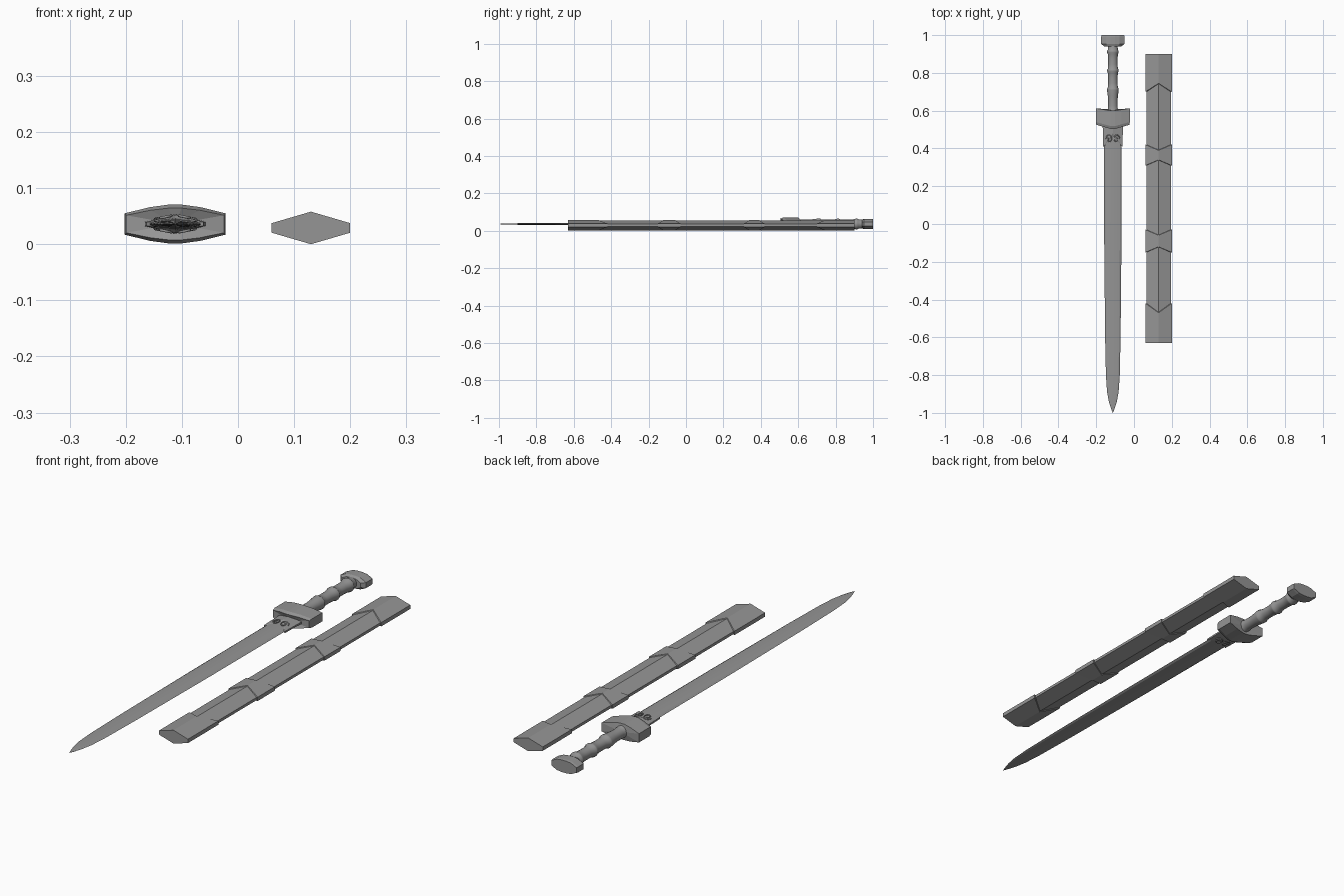
import bpy, bmesh, math
from mathutils import Matrix

cube = bpy.data.objects.get("Cube")
if cube:
    bpy.data.objects.remove(cube)

steel = bpy.data.materials.new("plain grey")
steel.use_nodes = True
GREY = (0.3, 0.3, 0.3, 1)
steel.diffuse_color = GREY
steel.node_tree.nodes["Principled BSDF"].inputs["Base Color"].default_value = GREY

SWORD = (-0.112, 0, 0.036)
SHEATH = (0.13, 0, 0.029)


def finish(bm, name, origin, smooth=None):
    bmesh.ops.recalc_face_normals(bm, faces=bm.faces)
    mesh = bpy.data.meshes.new(name)
    bm.to_mesh(mesh)
    bm.free()
    obj = bpy.data.objects.new(name, mesh)
    obj.location = origin
    mesh.materials.append(steel)
    bpy.context.collection.objects.link(obj)
    if smooth:
        bpy.ops.object.select_all(action='DESELECT')
        obj.select_set(True)
        bpy.context.view_layer.objects.active = obj
        bpy.ops.object.shade_smooth_by_angle(angle=math.radians(smooth))
    return obj


def loft(name, rings, origin, smooth=None):
    """Skin closed rings of points and cap both ends."""
    bm = bmesh.new()
    loops = [[bm.verts.new(p) for p in ring] for ring in rings]
    n = len(loops[0])
    for a, b in zip(loops, loops[1:]):
        for i in range(n):
            j = (i + 1) % n
            bm.faces.new((a[i], a[j], b[j], b[i]))
    for cap in (loops[0], loops[-1]):
        # fan caps keep bent ends clean
        mid = bm.verts.new([sum(v.co[k] for v in cap) / n for k in range(3)])
        for i in range(n):
            bm.faces.new((cap[i], cap[(i + 1) % n], mid))
    return finish(bm, name, origin, smooth)


def mirrored(quarter):
    """Complete an outline from its points between +x and +z."""
    half = quarter + [(-x, z) for x, z in reversed(quarter) if x > 0]
    return half + [(-x, -z) for x, z in half if z > 0]


def ring(section, y, notch=0, sx=1, sz=1):
    """Place a section at y, with its middle shifted by notch."""
    w = max(x for x, z in section)
    return [(x * sx, y + notch * (1 - abs(x) / w), z * sz) for x, z in section]


# Scabbard: clipped diamond body with chevron-ended fittings
body = mirrored([(0.065, 0.006), (0, 0.0265)])
fitting = mirrored([(0.07, 0.0085), (0, 0.029)])
loft("scabbard_body", [ring(body, y) for y in (-0.62, 0.89)], SHEATH)
for name, y0, y1, n0, n1 in (
        ("scabbard_tip", -0.63, -0.42, 0, -0.05),
        ("scabbard_lower_band", -0.15, -0.03, 0.03, -0.03),
        ("scabbard_upper_band", 0.31, 0.42, 0.03, -0.03),
        ("scabbard_mouth", 0.70, 0.90, 0.045, 0)):
    loft(name, [ring(fitting, y0, n0), ring(fitting, y1, n1)], SHEATH)

# Blade: ridged, with ground edges and a curved point
blade = [(0.047, 0), (0.038, 0.006), (0, 0.011), (-0.038, 0.006),
         (-0.047, 0), (-0.038, -0.006), (0, -0.011), (0.038, -0.006)]
stations = [(0.5, 1, 1), (-0.1, 0.97, 0.8), (-0.6, 0.87, 0.6), (-0.8, 0.78, 0.45),
            (-0.89, 0.65, 0.38), (-0.94, 0.45, 0.3), (-0.98, 0.18, 0.2), (-1, 0.01, 0.05)]
loft("blade", [ring(blade, y, 0, sx, sz) for y, sx, sz in stations], SWORD, 15)

# Blade collar, notched over the ridge
collar = mirrored([(0.054, 0.004), (0, 0.018)])
loft("blade_collar", [ring(collar, 0.41, 0.07, 0.94, 0.9), ring(collar, 0.53)], SWORD)

# Scroll ornaments on both faces of the collar
for face in (1, -1):
    for side in (1, -1):
        curve = bpy.data.curves.new("scroll", 'CURVE')
        curve.dimensions = '3D'
        curve.bevel_depth = 0.0025
        curve.bevel_resolution = 1
        path = curve.splines.new('POLY')
        path.points.add(20)
        for i, p in enumerate(path.points):
            t = i / 20
            a, r = t * 8, 0.017 * (1 - 0.75 * t)
            x = 0.019 + r * math.cos(a)
            p.co = (side * x, 0.45 + 1.5 * r * math.sin(a), face * (0.016 - 0.2 * x), 1)
        curve.materials.append(steel)
        scroll = bpy.data.objects.new("collar_scroll", curve)
        scroll.location = SWORD
        bpy.context.collection.objects.link(scroll)

# Guard: faceted block, swept slightly into a V
guard = mirrored([(0.09, 0.019), (0.045, 0.030), (0.012, 0.0345)])
loft("guard", [ring(guard, 0.525, -0.025, 0.97, 0.82), ring(guard, 0.54, -0.025),
               ring(guard, 0.612, -0.014)], SWORD)

# Grip: waisted segments swelling at raised rings
SIDES = 20
circle = [(math.cos(math.tau * i / SIDES), math.sin(math.tau * i / SIDES)) for i in range(SIDES)]
grip = []
for start in (0.59, 0.71, 0.81, 0.91):
    for t in (0, 0.06, 0.12, 0.35, 0.65, 0.9):
        r = 0.031 if t in (0, 0.06) else 0.0245 + 0.004 * (2 * t - 1) ** 2
        grip.append(ring(circle, start + t * 0.1, 0, r, r * 0.95))
loft("grip", grip, SWORD, 35)

# Pommel: flared faceted cap
pommel = mirrored([(0.062, 0.012), (0.035, 0.025), (0.012, 0.028)])
loft("pommel", [ring(pommel, y, 0, sx, sz) for y, sx, sz in (
    (0.94, 0.72, 0.8), (0.953, 1, 1), (0.99, 1, 1), (1, 0.97, 0.94))], SWORD)
